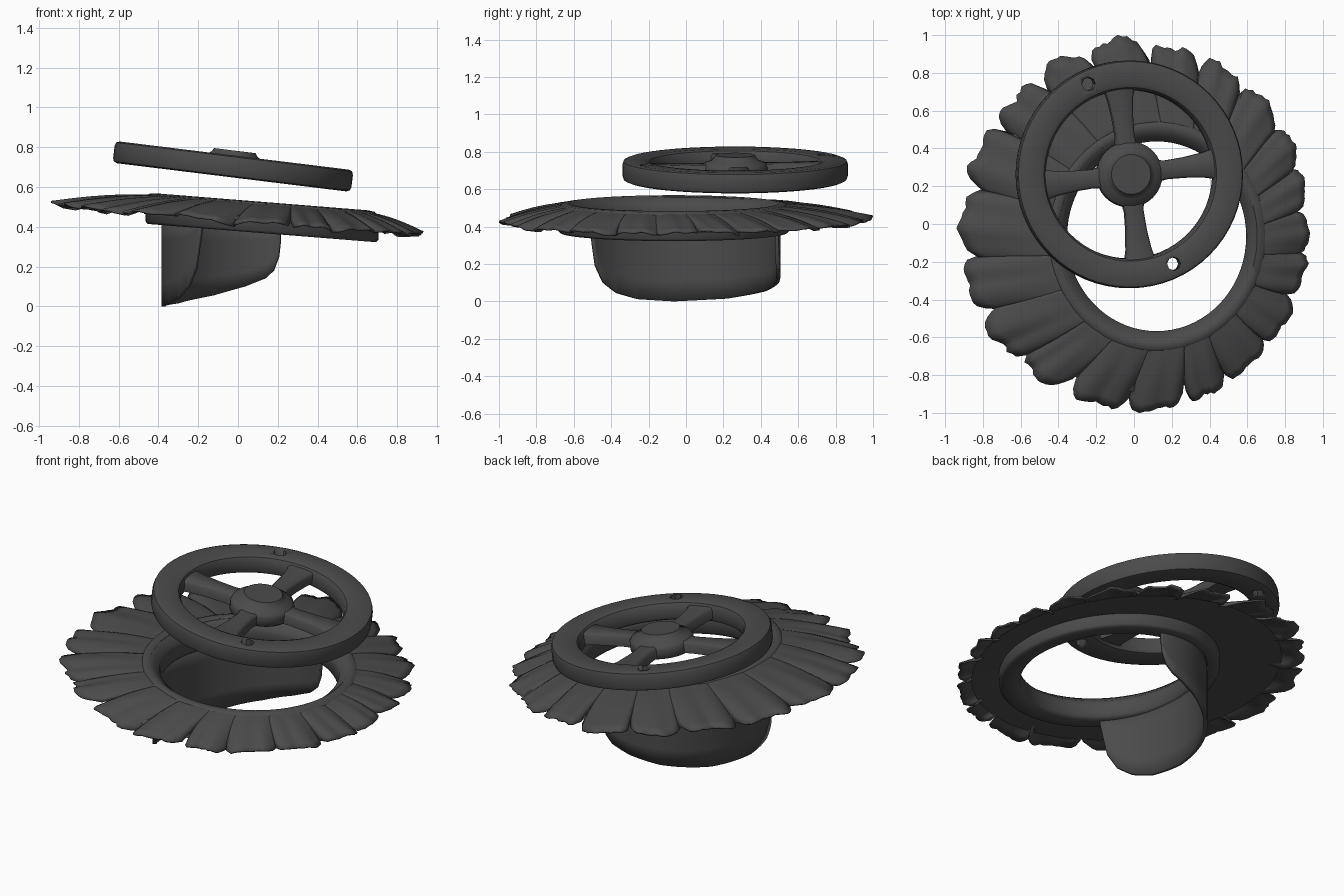
import bpy, bmesh, math, random
from mathutils import Vector, Matrix

if "Cube" in bpy.data.objects:
    bpy.data.objects.remove(bpy.data.objects["Cube"])

random.seed(11)
grey = bpy.data.materials.new("dark grey")
grey.diffuse_color = (0.07, 0.07, 0.07, 1)
grey.use_nodes = True
grey.node_tree.nodes["Principled BSDF"].inputs["Base Color"].default_value = grey.diffuse_color


def plane(x):
    """Height of the tilted plane that the petals and collar lie on."""
    return 0.445 - 0.08 * x


def make(name, verts, faces, angle=35, solid=0.0):
    me = bpy.data.meshes.new(name)
    me.from_pydata([tuple(v) for v in verts], [], faces)
    bm = bmesh.new()
    bm.from_mesh(me)
    bmesh.ops.recalc_face_normals(bm, faces=bm.faces)
    bm.to_mesh(me)
    bm.free()
    me.materials.append(grey)
    ob = bpy.data.objects.new(name, me)
    bpy.context.collection.objects.link(ob)
    if solid:
        m = ob.modifiers.new("thickness", "SOLIDIFY")
        m.thickness = solid
        m.offset = 0
    bpy.ops.object.select_all(action='DESELECT')
    ob.select_set(True)
    bpy.context.view_layer.objects.active = ob
    bpy.ops.object.shade_smooth_by_angle(angle=math.radians(angle))
    return ob


def lathe(profile, segs, place):
    """Sweep a closed (radius, height) profile around; place maps to a point."""
    n = len(profile)
    verts = [place(r, 2 * math.pi * i / segs, h) for i in range(segs) for r, h in profile]
    faces = [(i * n + j, i * n + (j + 1) % n,
              (i + 1) % segs * n + (j + 1) % n, (i + 1) % segs * n + j)
             for i in range(segs) for j in range(n)]
    return verts, faces


# ---- collar ring around the opening
CX, CY = 0.12, -0.065


def on_collar(r, a, h):
    x = CX + 0.585 * r * math.cos(a)
    return (x, CY + 0.62 * r * math.sin(a), plane(x) + h)


collar = [(0.98, -0.067), (1.0, -0.055), (1.0, 0.06), (0.97, 0.085), (0.91, 0.09),
          (0.87, 0.07), (0.82, 0.045), (0.81, 0.02), (0.81, -0.05), (0.84, -0.067)]
make("collar", *lathe(collar, 72, on_collar), 50)

# ---- curved spout wall hanging below the opening
edge = [(79, .33), (80, .25), (83, .18), (88, .14), (100, .10), (120, .055), (150, .015),
        (180, 0), (200, .012), (213, .045), (222, .10), (228, .19), (232, .37)]


def edge_z(d):
    for (a, za), (b, zb) in zip(edge, edge[1:]):
        if d <= b:
            return za + (zb - za) * (d - a) / (b - a)
    return edge[-1][1]


angles = sorted(set([79 + 153 * i / 60 for i in range(61)] + [e[0] for e in edge]))
verts, faces = [], []
for d in angles:
    a = math.radians(d)
    x, y = CX + 0.495 * math.cos(a), CY + 0.56 * math.sin(a)
    top, low = plane(x) - 0.03, edge_z(d)
    verts += [(x, y, low + (top - low) * k / 4) for k in range(5)]
for i in range(len(angles) - 1):
    for k in range(4):
        p = i * 5 + k
        faces.append((p, p + 1, p + 6, p + 5))
make("spout_wall", verts, faces, 40, 0.02)


# ---- smooth underside that the petals rest on
def between(t, a, h):
    """Point at fraction t from the collar to the outer petal outline."""
    bx, by = CX + 0.53 * math.cos(a), CY + 0.57 * math.sin(a)
    x = bx + (0.95 * math.cos(a) - bx) * t
    return Vector((x, by + (math.sin(a) - by) * t, plane(x) + h))


under = [(0.0, 0.012), (0.7, -0.008), (0.68, 0.0), (0.0, 0.07)]
make("petal_underside", *lathe(under, 72, between))

# ---- ragged, slightly overlapping petals
PETALS, NS, NT = 20, 14, 8
# petals are broader on the left, where the ring is wider
widths = [(1.0 - 0.2 * math.cos(0.1 + 2 * math.pi * (p + 0.5) / PETALS))
          * random.uniform(0.85, 1.15) for p in range(PETALS)]
total = sum(widths)
verts, faces, start = [], [], 0.1
for p in range(PETALS):
    span = 2 * math.pi * widths[p] / total
    mid = start + span / 2
    start += span
    length = random.uniform(0.93, 1.0)
    twist = random.uniform(-0.014, 0.014)
    skew = random.uniform(-0.03, 0.03)
    phase = random.uniform(0, 6.28)
    base = len(verts)
    for i in range(NS + 1):
        s = -1 + 2 * i / NS
        # rounded, lobed tip
        end = length * (1 - 0.2 * abs(s) ** 5 + 0.03 * math.sin(5 * s + phase))
        end += random.uniform(-0.02, 0.02)
        for j in range(NT + 1):
            t = j / NT
            w = 1.06 - 0.1 * max(0, t - 0.5)
            a = mid + s * w * span / 2 + skew * t * t
            h = 0.08 * (1 - t) + t * (twist * s - 0.016 * s * s) + 0.012 * math.sin(math.pi * t)
            h += 0.004 * math.sin(7 * s + phase) * t - 0.012 * t * max(0, -math.sin(a))
            verts.append(between(t * end, a, h))
    for i in range(NS):
        for j in range(NT):
            v = base + i * (NT + 1) + j
            faces.append((v, v + 1, v + NT + 2, v + NT + 1))
# fit the petal outline to its overall size
for axis, lo, hi in ((0, -0.94, 0.93), (1, -1.0, 1.0)):
    a, b = min(v[axis] for v in verts), max(v[axis] for v in verts)
    for v in verts:
        v[axis] = lo + (v[axis] - a) / (b - a) * (hi - lo)
make("petals", verts, faces, 40, 0.01)

# ---- hand wheel, built flat and then tilted
tilt = Matrix.Translation((-0.025, 0.263, 0.703)) @ Matrix.Rotation(math.radians(7), 4, 'Y')


def on_wheel(r, a, h):
    return tilt @ Vector((r * math.cos(a), r * math.sin(a), h))


rim = [(0.58, -0.055), (0.597, -0.048), (0.603, -0.03), (0.603, 0.03), (0.597, 0.048),
       (0.58, 0.055), (0.48, 0.055), (0.46, 0.046), (0.448, 0.025), (0.445, -0.03),
       (0.452, -0.046), (0.47, -0.055)]
wheel = make("wheel_rim", *lathe(rim, 64, on_wheel))

# cutters for the two small holes in the rim
for k, deg in enumerate((115, -64)):
    c = on_wheel(0.527, math.radians(deg), 0)
    hole = [tilt.to_3x3() @ Vector((0.036 * math.cos(i * math.pi / 4),
                                    0.036 * math.sin(i * math.pi / 4), z)) + c
            for z in (-0.15, 0.15) for i in range(8)]
    sides = [(i, (i + 1) % 8, 8 + (i + 1) % 8, 8 + i) for i in range(8)]
    cutter = make("hole_cutter_%d" % k, hole,
                  sides + [tuple(range(8)), tuple(range(8, 16))])
    bpy.context.view_layer.objects.active = wheel
    m = wheel.modifiers.new("hole", "BOOLEAN")
    m.operation, m.object, m.solver = 'DIFFERENCE', cutter, 'EXACT'
    bpy.ops.object.modifier_apply(modifier=m.name)
    bpy.data.objects.remove(cutter)

# hub with raised cap
hub = [(0.0005, -0.04), (0.16, -0.04), (0.175, -0.025), (0.175, 0.02), (0.165, 0.037),
       (0.13, 0.05), (0.115, 0.065), (0.105, 0.08), (0.0005, 0.08)]
make("wheel_hub", *lathe(hub, 32, on_wheel), 45)

# four flared spokes
for k in range(4):
    a0 = math.radians(7 + 90 * k)
    rows = [(0.13, 0.06), (0.2, 0.05), (0.3, 0.055), (0.4, 0.067), (0.47, 0.085)]
    verts, faces = [], []
    for r, w in rows:
        for u, h in ((-w, -0.03), (w, -0.03), (w, 0.022), (w - 0.012, 0.034),
                     (-w + 0.012, 0.034), (-w, 0.022)):
            verts.append(on_wheel(math.hypot(r, u), a0 + math.atan2(u, r), h))
    for i in range(len(rows) - 1):
        for j in range(6):
            faces.append((i * 6 + j, i * 6 + (j + 1) % 6,
                          i * 6 + 6 + (j + 1) % 6, i * 6 + 6 + j))
    faces += [tuple(range(6)), tuple(range(24, 30))]
    make("wheel_spoke_%d" % (k + 1), verts, faces, 50)
